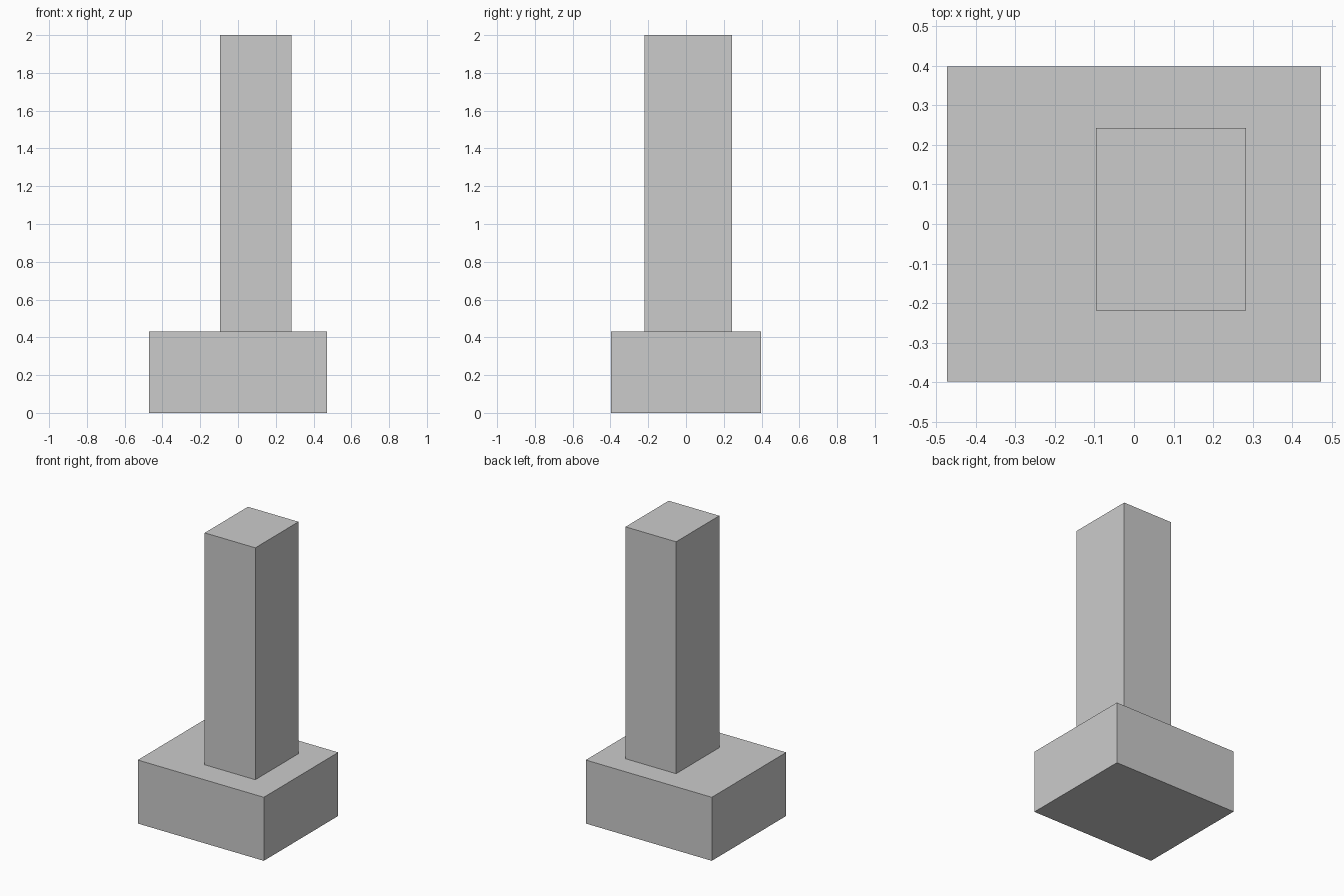
import bpy

if "Cube" in bpy.data.objects:
    bpy.data.objects.remove(bpy.data.objects["Cube"])


def box(name, lo, hi):
    """Axis-aligned box between two corners."""
    centre = [(a + b) / 2 for a, b in zip(lo, hi)]
    size = [b - a for a, b in zip(lo, hi)]
    bpy.ops.mesh.primitive_cube_add(size=1, location=centre)
    obj = bpy.context.object
    obj.name = name
    obj.scale = size
    bpy.ops.object.transform_apply(location=False, rotation=False, scale=True)
    return obj


BASE_TOP = 0.43

# Wide plinth
box("base_block", (-0.472, -0.398, 0), (0.472, 0.398, BASE_TOP))

# Off-centre pillar standing on the plinth
box("pillar", (-0.096, -0.219, BASE_TOP), (0.283, 0.243, 2.0))
